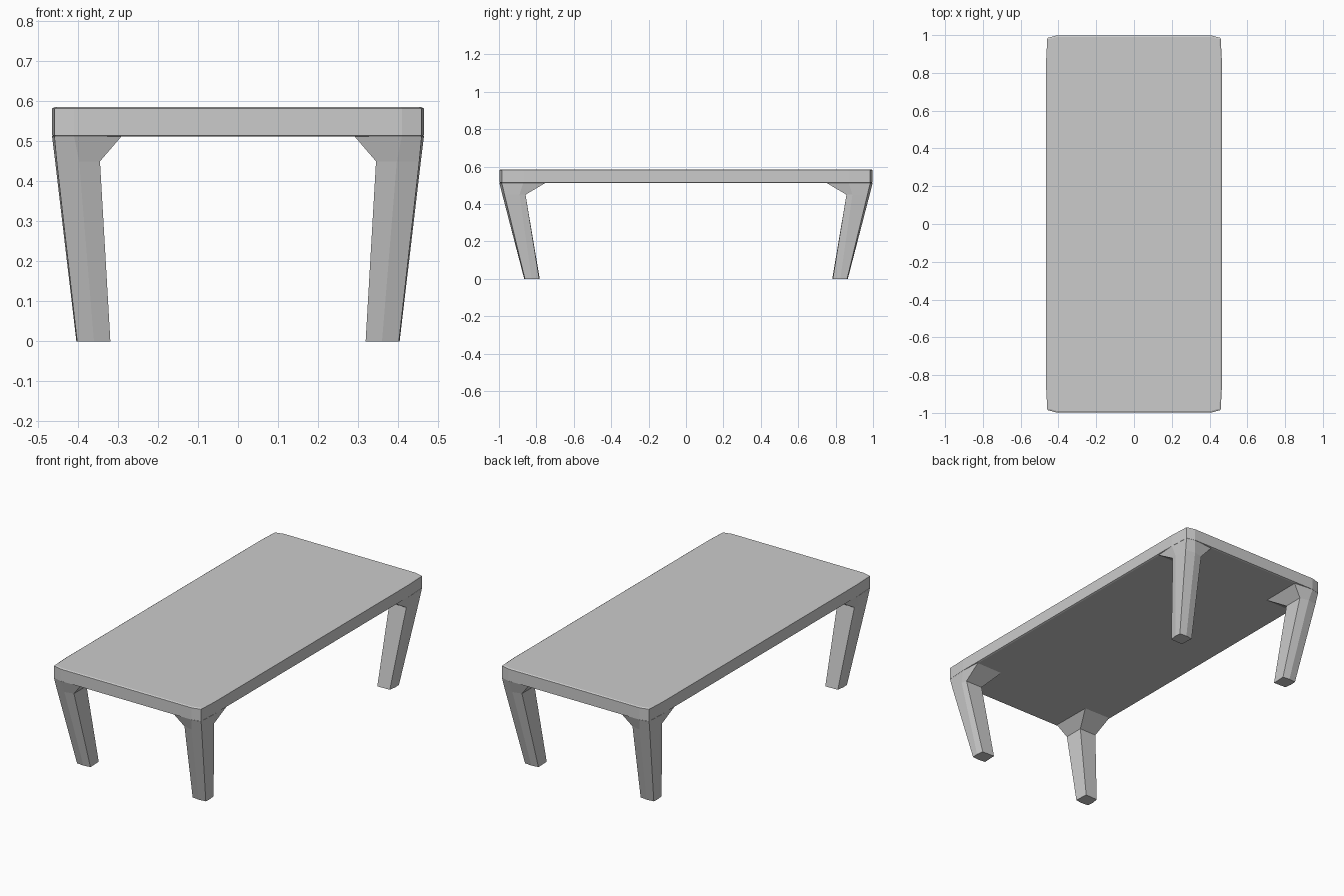
import bpy, bmesh

if "Cube" in bpy.data.objects:
    bpy.data.objects.remove(bpy.data.objects["Cube"])


def loft(name, rings):
    """Skin a stack of equal-length rings of (x, y, z) points and cap both ends."""
    bm = bmesh.new()
    loops = [[bm.verts.new(p) for p in ring] for ring in rings]
    n = len(loops[0])
    for a, b in zip(loops, loops[1:]):
        for i in range(n):
            j = (i + 1) % n
            bm.faces.new((a[i], a[j], b[j], b[i]))
    bm.faces.new(loops[0][::-1])
    bm.faces.new(loops[-1])
    bmesh.ops.recalc_face_normals(bm, faces=bm.faces)
    mesh = bpy.data.meshes.new(name)
    bm.to_mesh(mesh)
    bm.free()
    obj = bpy.data.objects.new(name, mesh)
    bpy.context.collection.objects.link(obj)
    return obj


# Tabletop: outline with softened corners, thin bevel above and below
quarter = [(0.465, 0.87), (0.459, 0.985), (0.41, 0.998)]
half = quarter + [(-x, y) for x, y in reversed(quarter)]
outline = half + [(-x, -y) for x, y in half]


def slab_ring(z, inset):
    return [(x * (1 - inset / 0.465), y * (1 - inset), z) for x, y in outline]


loft("tabletop", [slab_ring(0.512, 0.008), slab_ring(0.515, 0.0),
                  slab_ring(0.582, 0.0), slab_ring(0.586, 0.007)])

# Legs: six-sided, tapering inward to the foot, flaring into brackets on top
# order: inner corner, side inner, side fold, outer corner, end fold, end inner
sections = [
    (0.0, [(0.322, 0.782), (0.398, 0.785), (0.404, 0.825),
           (0.402, 0.861), (0.36, 0.865), (0.319, 0.860)]),
    (0.45, [(0.345, 0.858), (0.450, 0.858), (0.457, 0.89),
            (0.453, 0.970), (0.397, 0.982), (0.345, 0.970)]),
    (0.514, [(0.292, 0.752), (0.459, 0.75), (0.465, 0.87),
             (0.459, 0.985), (0.41, 0.998), (0.29, 0.990)]),
]
legs = loft("legs", [[(x, y, z) for x, y in pts] for z, pts in sections])
mirror = legs.modifiers.new("four_corners", 'MIRROR')
mirror.use_axis = (True, True, False)
mirror.use_mirror_merge = False
